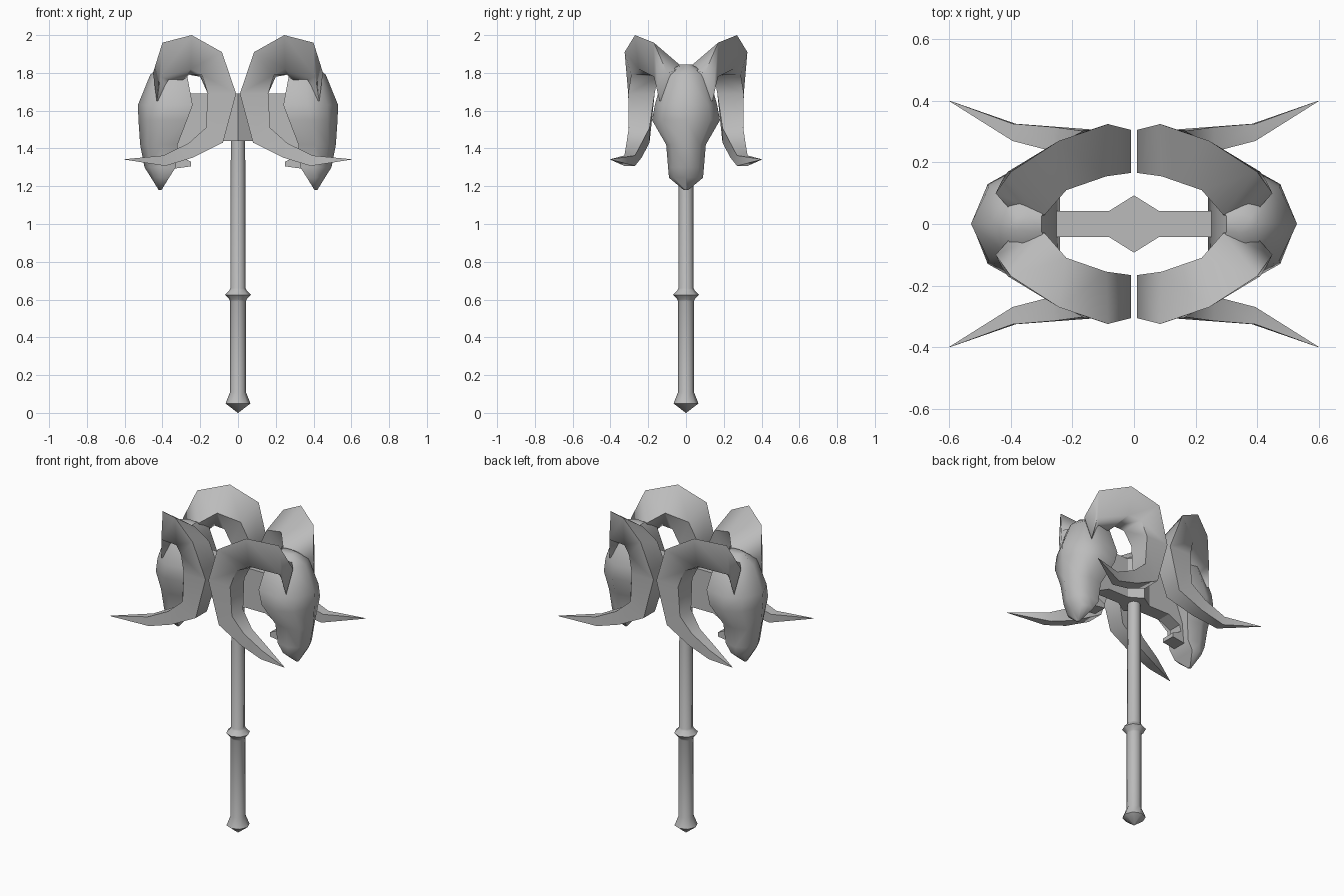
import bpy, bmesh, math

cube = bpy.data.objects.get("Cube")
if cube:
    bpy.data.objects.remove(cube)

metal = bpy.data.materials.new("grey metal")
metal.use_nodes = True
metal.diffuse_color = (0.5, 0.5, 0.5, 1)
metal.node_tree.nodes["Principled BSDF"].inputs["Base Color"].default_value = (0.5, 0.5, 0.5, 1)


def finish(name, bm, angle):
    bmesh.ops.remove_doubles(bm, verts=bm.verts[:], dist=0.0005)
    bmesh.ops.recalc_face_normals(bm, faces=bm.faces[:])
    mesh = bpy.data.meshes.new(name)
    bm.to_mesh(mesh)
    bm.free()
    mesh.materials.append(metal)
    ob = bpy.data.objects.new(name, mesh)
    bpy.context.collection.objects.link(ob)
    if angle:
        bpy.ops.object.select_all(action='DESELECT')
        ob.select_set(True)
        bpy.context.view_layer.objects.active = ob
        bpy.ops.object.shade_smooth_by_angle(angle=math.radians(angle))
    return ob


def loft(name, rings, angle):
    """Skin a list of equal-length point rings and cap both ends."""
    bm = bmesh.new()
    loops = [[bm.verts.new(p) for p in ring] for ring in rings]
    n = len(loops[0])
    for a, b in zip(loops, loops[1:]):
        for i in range(n):
            j = (i + 1) % n
            bm.faces.new((a[i], a[j], b[j], b[i]))
    bm.faces.new(loops[0])
    bm.faces.new(loops[-1])
    return finish(name, bm, angle)


def prism(name, outline, axis, low, high):
    """Extrude a flat outline along y or z."""
    def place(p, d):
        return (p[0], d, p[1]) if axis == 'y' else (p[0], p[1], d)
    return loft(name, [[place(p, d) for p in outline] for d in (low, high)], 0)


# Handle with pommel and collar, turned from one profile
profile = [(0, 0.001), (0.05, 0.066), (0.11, 0.042), (0.59, 0.042), (0.6, 0.045),
           (0.625, 0.068), (0.65, 0.045), (0.66, 0.04), (1.5, 0.038)]
loft("handle", [[(r * math.cos(k * math.pi / 4), r * math.sin(k * math.pi / 4), z)
                 for k in range(8)] for z, r in profile], 60)

# Central wedge-sided block
prism("centre_block", [(-0.08, -0.043), (0, -0.093), (0.08, -0.043),
                       (0.08, 0.043), (0, 0.093), (-0.08, 0.043)], 'z', 1.44, 1.692)

# Crossbar with hooked ends that carries the skulls
half = [(0.36, 1.69), (0.42, 1.5), (0.36, 1.29), (0.25, 1.305), (0.25, 1.33),
        (0.31, 1.36), (0.3, 1.4), (0.22, 1.44)]
prism("crossbar", half + [(-x, z) for x, z in reversed(half)], 'y', -0.043, 0.043)

# Skull levels: height, inner x, outer x, half width
skull_levels = [(1.845, 0.3, 0.4, 0.03), (1.79, 0.27, 0.465, 0.12), (1.63, 0.24, 0.53, 0.165),
                (1.55, 0.27, 0.527, 0.18), (1.42, 0.32, 0.518, 0.105),
                (1.3, 0.33, 0.495, 0.095), (1.245, 0.365, 0.46, 0.09), (1.18, 0.405, 0.42, 0.012)]


def skull_ring(side, z, inner, outer, w):
    mid = inner + 0.45 * (outer - inner)
    cheek = outer - 0.2 * (outer - inner)
    pts = [(outer, 0), (cheek, 0.72 * w), (mid, w), (inner, 0.85 * w),
           (inner, -0.85 * w), (mid, -w), (cheek, -0.72 * w)]
    return [(side * x, y, z) for x, y in pts]


def square_section(x, y, z, depth, width, angle):
    """Four-cornered horn section whose outer side faces the given angle in xz."""
    dx, dz = depth * math.cos(math.radians(angle)), depth * math.sin(math.radians(angle))
    return [(x + s * dx, y + w * width, z + s * dz)
            for s, w in ((1, 1), (1, -1), (-1, -1), (-1, 1))]


# Horn sections from root to tip: outer crest, inner crest, inner belly, outer belly
horn_sections = [
    [(0.45, 0.1, 1.8), (0.36, 0, 1.83), (0.33, 0.03, 1.65), (0.43, 0.14, 1.65)],
    [(0.4, 0.17, 1.96), (0.29, 0.03, 1.84), (0.31, 0.06, 1.74), (0.41, 0.17, 1.78)],
    [(0.245, 0.27, 2.0), (0.22, 0.11, 1.89), (0.26, 0.14, 1.79), (0.25, 0.25, 1.82)],
    [(0.085, 0.325, 1.91), (0.09, 0.155, 1.85), (0.2, 0.15, 1.78), (0.19, 0.29, 1.79)],
    square_section(0.085, 0.236, 1.69, 0.075, 0.07, 180),
    square_section(0.125, 0.248, 1.47, 0.06, 0.055, 221),
    square_section(0.25, 0.275, 1.39, 0.04, 0.04, 255),
    square_section(0.39, 0.298, 1.335, 0.028, 0.028, 260),
    square_section(0.6, 0.4, 1.342, 0.001, 0.001, 270)]

# One skull and a pair of horns on each end
for side, label in ((1, "left"), (-1, "right")):
    loft(label + "_skull", [skull_ring(side, *lv) for lv in skull_levels], 50)
    for sy, face in ((-1, "front"), (1, "back")):
        loft(f"{label}_{face}_horn", [[(side * x, sy * y, z) for x, y, z in ring]
                                      for ring in horn_sections], 75)
